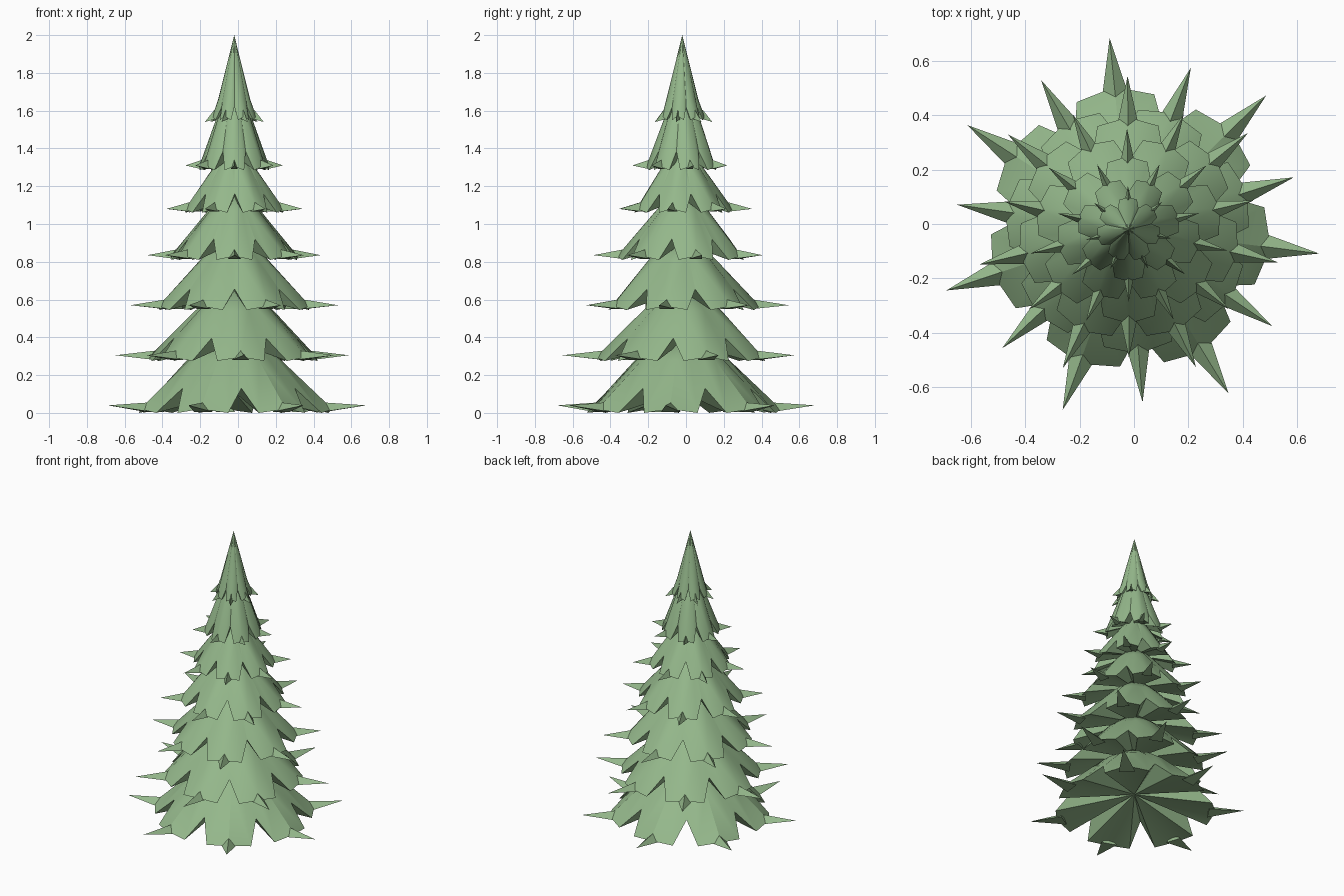
import bpy, bmesh, math

if "Cube" in bpy.data.objects:
    bpy.data.objects.remove(bpy.data.objects["Cube"])

N = 7                      # boughs per tier
STEP = 2 * math.pi / N
CX = CY = -0.02            # trunk axis sits slightly off centre

green = bpy.data.materials.new("needle_green")
green.diffuse_color = (0.30, 0.48, 0.26, 1)
green.use_nodes = True
green.node_tree.nodes["Principled BSDF"].inputs["Base Color"].default_value = green.diffuse_color


def make_tier(name, z, rim, tip, tip_z, phase, mid, apex, gap_rise, hollow):
    """Scalloped skirt with a shallow hollow underside and pointed bough tips."""
    bm = bmesh.new()

    def vert(r, a, h):
        return bm.verts.new((CX + r * math.cos(a), CY + r * math.sin(a), h))

    # one bough: gap notch, left corner, middle, right corner
    outline = [(-0.5, 0.75, gap_rise), (-0.32, 0.99, 0.0),
               (0.0, 1.03, 0.02), (0.32, 0.99, 0.0)]
    mid_r, mid_z = mid
    lower, upper = [], []
    for i in range(N):
        for off, fr, dz in outline:
            a = math.radians(phase) + (i + off) * STEP
            lower.append(vert(rim * fr, a, z + dz))
            upper.append(vert(mid_r * (0.93 if off == -0.5 else 1.0), a, mid_z))
    top = vert(0, 0, apex)
    under = vert(0, 0, z + hollow)
    n = len(lower)
    for i in range(n):
        j = (i + 1) % n
        bm.faces.new((lower[i], lower[j], upper[j], upper[i]))
        bm.faces.new((upper[i], upper[j], top))
        bm.faces.new((lower[j], lower[i], under))

    # pointed tip poking out from under each bough
    for i in range(N):
        a = math.radians(phase) + i * STEP
        da = 0.11
        left = vert(rim * 0.94, a - da, z + 0.005)
        right = vert(rim * 0.94, a + da, z + 0.005)
        ridge = vert(rim * 0.94, a, z + 0.055)
        point = vert(tip, a, tip_z)
        for f in ((left, point, ridge), (point, right, ridge),
                  (right, point, left), (left, ridge, right)):
            bm.faces.new(f)

    bmesh.ops.triangulate(bm, faces=[f for f in bm.faces if len(f.verts) > 3])
    bmesh.ops.recalc_face_normals(bm, faces=bm.faces)
    mesh = bpy.data.meshes.new(name)
    bm.to_mesh(mesh)
    bm.free()
    mesh.materials.append(green)
    obj = bpy.data.objects.new(name, mesh)
    bpy.context.collection.objects.link(obj)
    bpy.ops.object.select_all(action='DESELECT')
    obj.select_set(True)
    bpy.context.view_layer.objects.active = obj
    bpy.ops.object.shade_smooth_by_angle(angle=math.radians(30))


# z, rim radius, tip radius, tip z, rotation, (mid radius, mid z), apex z, gap rise, hollow
tiers = [
    (0.00, 0.51, 0.705, 0.04, -7.2, (0.25, 0.28), 0.46, 0.13, 0.11),
    (0.275, 0.445, 0.636, 0.305, 17.5, (0.21, 0.54), 0.72, 0.12, 0.10),
    (0.545, 0.40, 0.563, 0.57, -12.5, (0.18, 0.81), 0.98, 0.11, 0.10),
    (0.81, 0.335, 0.47, 0.835, 13.0, (0.14, 1.07), 1.22, 0.11, 0.09),
    (1.06, 0.26, 0.37, 1.08, -12.0, (0.11, 1.30), 1.46, 0.10, 0.08),
    (1.285, 0.185, 0.265, 1.31, 13.0, (0.08, 1.60), 1.75, 0.10, 0.08),
    (1.55, 0.115, 0.16, 1.54, -12.0, (0.085, 1.66), 2.00, 0.07, 0.07),
]
for k, t in enumerate(tiers):
    make_tier(f"branch_tier_{k + 1}", *t)
